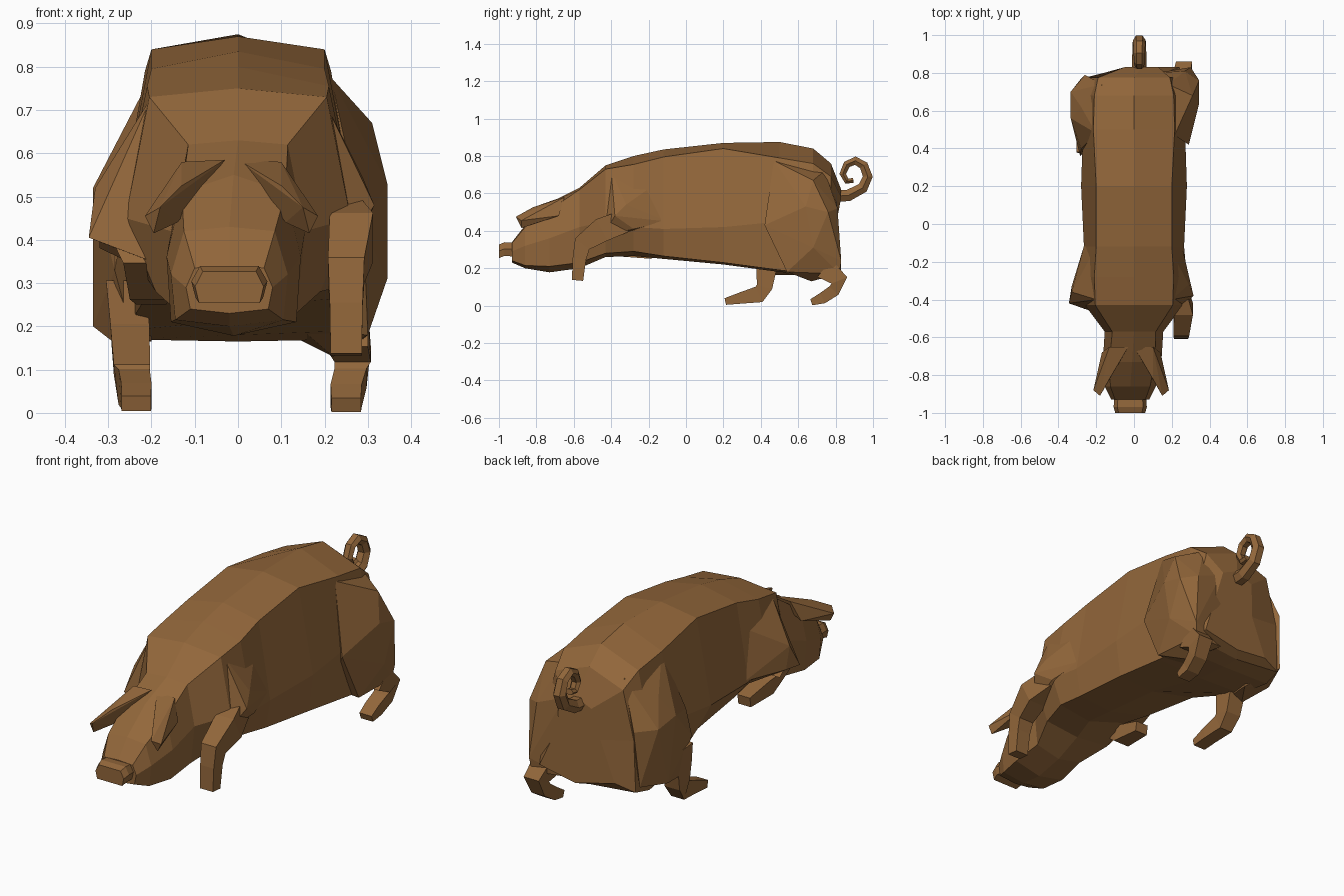
import bpy, bmesh
from mathutils import Vector

brown = bpy.data.materials.new("brown hide")
brown.diffuse_color = (0.29, 0.135, 0.043, 1)


def finish(name, bm):
    bmesh.ops.recalc_face_normals(bm, faces=bm.faces)
    mesh = bpy.data.meshes.new(name)
    bm.to_mesh(mesh)
    bm.free()
    mesh.materials.append(brown)
    ob = bpy.data.objects.new(name, mesh)
    bpy.context.collection.objects.link(ob)
    return ob


def loft(name, rings):
    """Skin equal-length rings of points and cap both ends."""
    bm = bmesh.new()
    rows = [[bm.verts.new(p) for p in r] for r in rings]
    n = len(rows[0])
    for a, b in zip(rows, rows[1:]):
        for i in range(n):
            j = (i + 1) % n
            bm.faces.new((a[i], a[j], b[j], b[i]))
    bm.faces.new(rows[0])
    bm.faces.new(rows[-1])
    return finish(name, bm)


def limb(name, path, shape):
    """Tube along (x, y, z, half width, half depth) stations."""
    pts = [Vector(p[:3]) for p in path]
    rings = []
    for i, p in enumerate(pts):
        t = (pts[min(i + 1, len(pts) - 1)] - pts[max(i - 1, 0)]).normalized()
        n = t.cross(Vector((1, 0, 0))).normalized()
        w, d = path[i][3:]
        rings.append([p + Vector((u * w, 0, 0)) + n * (v * d) for u, v in shape])
    return loft(name, rings)


def hull(name, pts, mirror_x=None):
    """Faceted lump around a few corner points."""
    bm = bmesh.new()
    for x, y, z in pts:
        bm.verts.new((x if mirror_x is None else 2 * mirror_x - x, y, z))
    bmesh.ops.convex_hull(bm, input=bm.verts)
    loose = [v for v in bm.verts if not v.link_faces]
    bmesh.ops.delete(bm, geom=loose, context='VERTS')
    return finish(name, bm)


# Body and head: y, centre x, top z, edge x/z, side x/z, lower x/z, bottom z
stations = [
    (-.93, -.02, .34, .08, .335, .10, .29, .09, .24, .23),
    (-.86, -.02, .43, .105, .42, .135, .32, .125, .215, .20),
    (-.73, -.01, .55, .12, .51, .155, .36, .145, .21, .178),
    (-.57, 0, .63, .115, .62, .155, .42, .135, .23, .20),
    (-.43, 0, .75, .205, .73, .26, .45, .19, .28, .26),
    (-.28, 0, .80, .21, .755, .28, .42, .23, .29, .265),
    (-.12, 0, .835, .20, .795, .265, .41, .24, .265, .25),
    (.20, 0, .87, .20, .84, .28, .42, .255, .23, .22),
    (.50, 0, .875, .215, .79, .27, .45, .26, .19, .18),
    (.68, 0, .84, .21, .76, .27, .48, .27, .17, .165),
    (.775, 0, .76, .19, .69, .25, .45, .26, .19, .165),
    (.83, .04, .62, .09, .58, .12, .42, .20, .22, .18),
]
rings = []
for y, c, zt, xe, ze, xm, zm, xb, zb, z0 in stations:
    lift = .05 if -.3 < y < .4 else 0      # the belly rises on the left
    rear = .03 if y > .8 else 0            # the rump is hollow below the tail
    rings.append([(c, y, zt), (c + xe, y, ze), (c + xm, y - rear, zm), (c + xb, y, zb),
                  (c + lift, y, z0), (c - xb + lift, y - rear, zb + lift),
                  (c - xm, y - rear, zm), (c - xe, y, ze)])
loft("body", rings)

# Snout disc
hexagon = [(-.068, .335), (.068, .335), (.088, .30), (.078, .262), (-.078, .262), (-.088, .30)]
loft("snout", [[(-.02 + x * s, y, z + dz) for x, z in hexagon]
               for y, s, dz in ((-1, .9, -.008), (-.97, 1.0, .004), (-.91, .95, 0))])

# Broad ears growing out of the brow
ear = [(.00, -.65, .585), (.10, -.65, .58), (.14, -.68, .48), (.11, -.80, .44),
       (.165, -.88, .415), (.185, -.88, .455), (.15, -.91, .475), (.10, -.82, .525)]
hull("right_ear", ear)
hull("left_ear", ear, mirror_x=-.015)

# Shoulders
hull("right_shoulder", [(.20, -.40, .72), (.20, -.15, .66), (.29, -.32, .54), (.315, -.38, .48),
                        (.285, -.28, .41), (.25, -.45, .37), (.20, -.47, .45), (.15, -.2, .35),
                        (.25, -.10, .45)])
hull("left_shoulder", [(-.20, -.40, .73), (-.20, -.12, .68), (-.33, -.36, .52), (-.345, -.42, .405),
                       (-.33, -.33, .41), (-.20, -.47, .35), (-.26, -.10, .42), (-.18, -.2, .34)])

# Haunches: the left one is swung forward
hull("right_haunch", [(.215, .47, .775), (.18, .74, .72), (.31, .68, .67), (.345, .64, .53),
                      (.345, .76, .50), (.345, .68, .31), (.29, .42, .43), (.30, .54, .18),
                      (.22, .67, .13), (.29, .82, .17), (.30, .83, .24), (.27, .81, .52),
                      (.15, .54, .19), (.12, .80, .18), (.12, .80, .58)])
hull("left_haunch", [(-.20, .48, .78), (-.17, .74, .73), (-.28, .62, .62), (-.335, .56, .52),
                     (-.335, .70, .50), (-.335, .62, .20), (-.28, .40, .48), (-.285, .36, .33),
                     (-.25, .39, .20), (-.29, .47, .165), (-.28, .77, .22), (-.20, .60, .165),
                     (-.26, .79, .50)])

# Legs
square = [(-1, -1), (1, -1), (1, 1), (-1, 1)]
limb("right_front_leg", [(.24, -.33, .45, .035, .06), (.262, -.45, .405, .05, .065),
                         (.25, -.555, .33, .042, .048), (.25, -.57, .25, .038, .036),
                         (.25, -.58, .135, .036, .03)], square)
limb("left_front_leg", [(-.27, -.34, .42, .05, .06), (-.22, -.40, .35, .045, .05),
                        (-.205, -.33, .30, .045, .04), (-.20, -.18, .275, .035, .025)], square)
limb("right_hind_leg", [(.25, .74, .20, .05, .06), (.265, .82, .135, .042, .045),
                        (.26, .79, .08, .037, .033), (.25, .73, .04, .036, .03),
                        (.25, .67, .018, .034, .017)], square)
limb("left_hind_leg", [(-.26, .44, .30, .045, .06), (-.25, .43, .20, .045, .055),
                       (-.245, .42, .10, .042, .042), (-.24, .39, .06, .036, .045),
                       (-.235, .29, .04, .035, .03), (-.235, .21, .022, .034, .018)], square)

# Curly tail
six = [(-.5, -1), (.5, -1), (1, 0), (.5, 1), (-.5, 1), (-1, 0)]
coil = [(.79, .585), (.87, .59), (.945, .63), (.972, .69), (.95, .75), (.905, .775),
        (.86, .755), (.838, .705), (.86, .665), (.895, .67)]
limb("tail", [(.028, y, z, .040 - .002 * i, .033 - .0022 * i)
              for i, (y, z) in enumerate(coil)], six)
